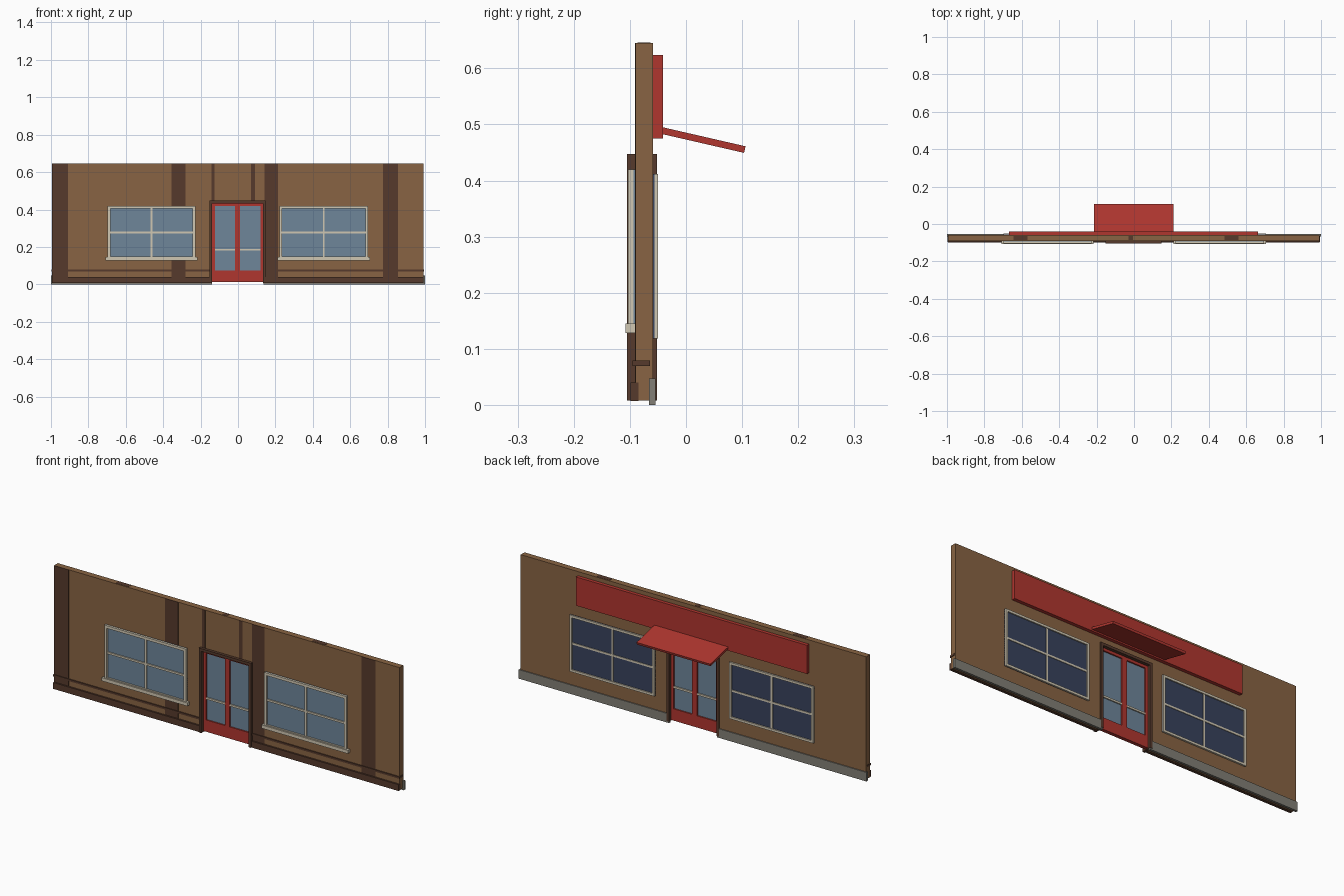
import bpy
import math

if "Cube" in bpy.data.objects:
    bpy.data.objects.remove(bpy.data.objects["Cube"])


def material(name, r, g, b):
    """Flat colour from sRGB 0-255 values."""
    m = bpy.data.materials.new(name)
    m.diffuse_color = [((c / 255 + 0.055) / 1.055) ** 2.4 for c in (r, g, b)] + [1]
    m.use_nodes = True
    m.node_tree.nodes["Principled BSDF"].inputs["Base Color"].default_value = m.diffuse_color
    return m


WALL = material("tan_wall", 137, 100, 67)
DARK = material("dark_brown_wood", 86, 58, 44)
RED = material("red_paint", 176, 54, 47)
CREAM = material("cream_trim", 208, 199, 178)
GLASS = material("blue_grey_glass", 110, 134, 154)
NAVY = material("navy_glass", 56, 66, 92)
GREY = material("grey_stone", 130, 127, 118)


def box(name, mat, x, y, z):
    """Box spanning the given (min, max) ranges."""
    lo, hi = zip(x, y, z)
    verts = [(a, b, c) for a in x for b in y for c in z]
    faces = [(0, 1, 3, 2), (4, 6, 7, 5), (0, 4, 5, 1),
             (2, 3, 7, 6), (0, 2, 6, 4), (1, 5, 7, 3)]
    me = bpy.data.meshes.new(name)
    me.from_pydata(verts, [], faces)
    me.materials.append(mat)
    ob = bpy.data.objects.new(name, me)
    bpy.context.collection.objects.link(ob)
    return ob


def frame(name, mat, x, y, z, w, bottom=True):
    """Rectangular frame from two uprights, a head and an optional bottom bar."""
    box(name + "_left", mat, (x[0], x[0] + w), y, z)
    box(name + "_right", mat, (x[1] - w, x[1]), y, z)
    inner = (x[0] + w, x[1] - w)
    box(name + "_head", mat, inner, y, (z[1] - w, z[1]))
    if bottom:
        box(name + "_bottom", mat, inner, y, (z[0], z[0] + w))


def window(name, glass, x, z, y_wall, y_face, w):
    """Glass plate on the wall with a frame and a cross of glazing bars."""
    step = 1 if y_face > y_wall else -1
    span = lambda a, b: (min(a, b), max(a, b))
    box(name + "_glass", glass, x, span(y_wall, y_wall + step * 0.003), z)
    frame(name + "_frame", CREAM, x, span(y_wall, y_face), z, w)
    cx, cz = sum(x) / 2, sum(z) / 2
    bar = span(y_wall, y_face - step * 0.003)
    box(name + "_upright_bar", CREAM, (cx - 0.005, cx + 0.005), bar, z)
    box(name + "_cross_bar", CREAM, x, bar, (cz - 0.005, cz + 0.005))


# Wall either side of the doorway and above it
FRONT, BACK = -0.09, -0.059
D0, D1 = -0.142, 0.138
box("wall_left", WALL, (-0.995, D0), (FRONT, BACK), (0.008, 0.645))
box("wall_right", WALL, (D1, 0.992), (FRONT, BACK), (0.008, 0.645))
box("wall_over_door", WALL, (D0, D1), (FRONT, BACK), (0.44, 0.645))

# Dark posts showing on the front and on the top edge
for i, (a, b) in enumerate([(-0.995, -0.91), (-0.355, -0.28),
                            (0.143, 0.215), (0.775, 0.855)]):
    box(f"front_post_{i}", DARK, (a, b), (-0.0912, -0.089), (0.008, 0.645))
for i, (a, b) in enumerate([(-0.142, -0.125), (0.07, 0.09)]):
    box(f"door_stud_{i}", DARK, (a, b), (-0.0912, -0.089), (0.44, 0.645))
for i, (a, b) in enumerate([(-0.645, -0.57), (-0.03, -0.005), (0.485, 0.56)]):
    box(f"top_post_end_{i}", DARK, (a, b), (-0.086, -0.063), (0.64, 0.6458))

# Skirting, rail and outside plinth on each side of the doorway
for side, a, b in (("left", -1.0, -0.14), ("right", 0.136, 1.0)):
    box(f"skirting_{side}", DARK, (max(a, -0.995), min(b, 0.993)),
        (-0.099, -0.085), (0.007, 0.04))
    box(f"wall_rail_{side}", DARK, (max(a, -0.997), min(b, 0.995)),
        (-0.095, -0.064), (0.069, 0.079))
    box(f"plinth_{side}", GREY, (a, b), (-0.066, -0.054), (0.0, 0.047))

# Windows on both faces, with sills on the front
for side, fx, bx in (("left", (-0.697, -0.228), (-0.697, -0.213)),
                     ("right", (0.222, 0.695), (0.218, 0.705))):
    window(f"front_window_{side}", GLASS, fx, (0.135, 0.42), -0.091, -0.103, 0.014)
    window(f"back_window_{side}", NAVY, bx, (0.118, 0.412), BACK, -0.05, 0.012)
    box(f"window_sill_{side}", CREAM, (fx[0] - 0.012, fx[1] + 0.012),
        (-0.108, -0.088), (0.128, 0.145))

# Door frame and two glazed red leaves
frame("door_frame", DARK, (-0.152, 0.148), (-0.105, -0.052), (0.008, 0.447), 0.014, False)
for side, a, b in (("left", -0.138, -0.002), ("right", -0.002, 0.134)):
    y = (-0.086, -0.068)
    box(f"door_glass_{side}", GLASS, (a, b), (-0.079, -0.075), (0.02, 0.43))
    frame(f"door_leaf_{side}", RED, (a, b), y, (0.012, 0.433), 0.014, False)
    box(f"door_kick_panel_{side}", RED, (a + 0.014, b - 0.014), y, (0.012, 0.073))
    box(f"door_push_bar_{side}", CREAM, (a + 0.014, b - 0.014),
        (-0.085, -0.069), (0.18, 0.19))

# Sign board and sloping awning on the back
box("sign_board", RED, (-0.667, 0.662), (BACK, -0.041), (0.475, 0.624))
awning = box("awning", RED, (-0.214, 0.21), (0.0, 0.152), (-0.012, 0.0))
awning.location = (0, -0.042, 0.495)
awning.rotation_euler = (-math.atan2(0.034, 0.148), 0, 0)
